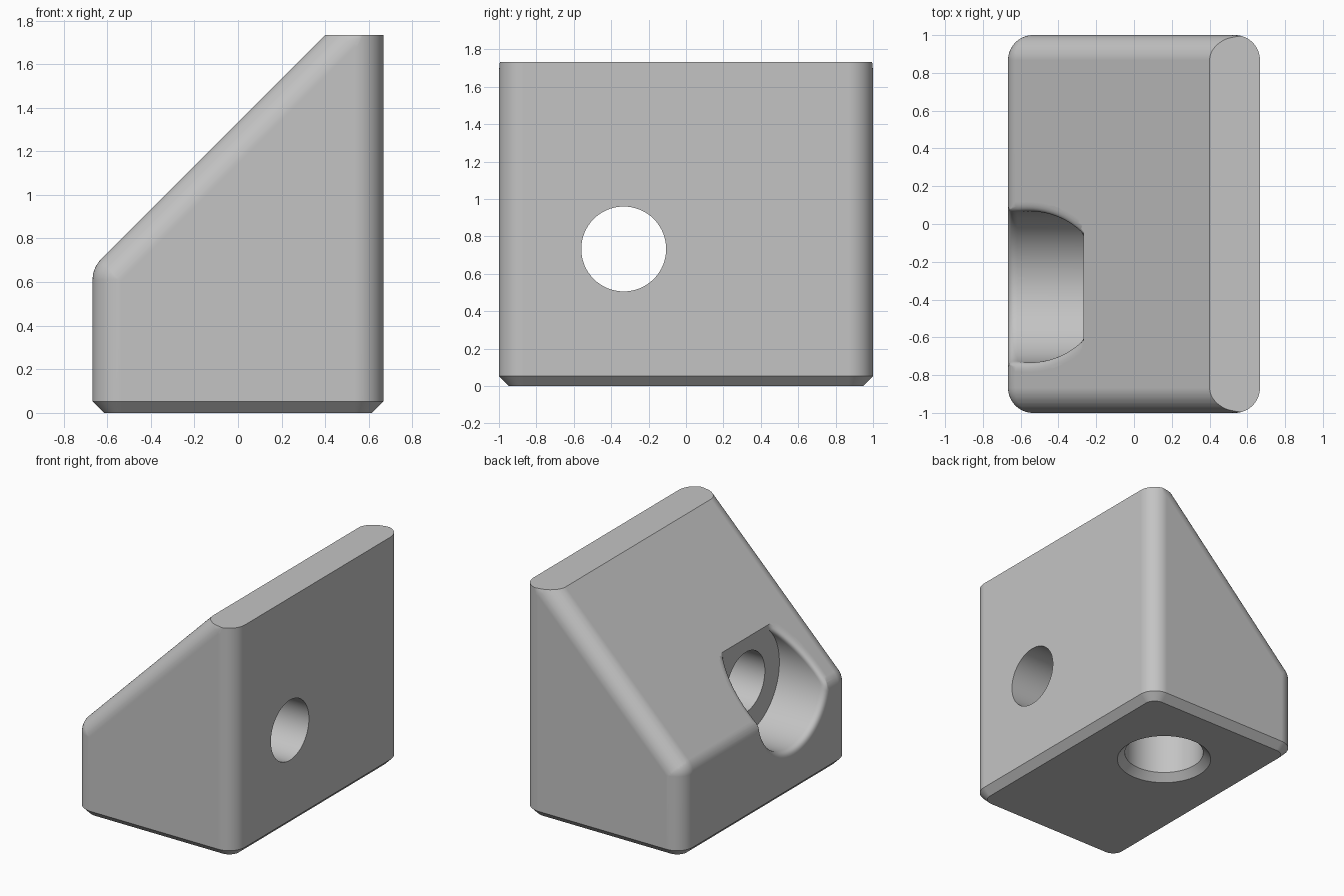
import bpy
import bmesh
from math import sin, cos, pi, radians, sqrt
from mathutils import Vector

cube = bpy.data.objects.get("Cube")
if cube:
    bpy.data.objects.remove(cube, do_unlink=True)

# Main dimensions
HX, HY, TOP = 0.667, 1.0, 1.733
FILLET, CHAMFER = 0.133, 0.053
SLOPE = 1.333                      # slope plane: z = x + SLOPE
BOLT_Y, BOLT_Z = -0.333, 0.733
SEG = 64

grey = bpy.data.materials.new("plain grey")
grey.use_nodes = True
colour = (0.55, 0.55, 0.55, 1)
grey.diffuse_color = colour
grey.node_tree.nodes["Principled BSDF"].inputs["Base Color"].default_value = colour


def make_object(name, bm):
    bmesh.ops.recalc_face_normals(bm, faces=bm.faces)
    mesh = bpy.data.meshes.new(name)
    bm.to_mesh(mesh)
    bm.free()
    mesh.materials.append(grey)
    obj = bpy.data.objects.new(name, mesh)
    bpy.context.collection.objects.link(obj)
    return obj


def loft(name, rings):
    """Closed solid skinned through rings of equal length."""
    bm = bmesh.new()
    loops = [[bm.verts.new(p) for p in ring] for ring in rings]
    n = len(loops[0])
    for a, b in zip(loops, loops[1:]):
        for i in range(n):
            j = (i + 1) % n
            bm.faces.new((a[i], a[j], b[j], b[i]))
    bm.faces.new(loops[0])
    bm.faces.new(loops[-1])
    bmesh.ops.remove_doubles(bm, verts=bm.verts, dist=1e-5)
    return make_object(name, bm)


def angles(n=SEG):
    return [2 * pi * i / n for i in range(n)]


# Rounded wedge: hull around corner balls and base rings, cut flat on top
def wedge_block():
    bm = bmesh.new()
    cx, cy = HX - FILLET, HY - FILLET
    for sx in (-1, 1):
        for sy in (-1, 1):
            x, y = sx * cx, sy * cy
            for r, z in ((FILLET - CHAMFER, 0), (FILLET, CHAMFER)):
                for a in angles():
                    bm.verts.new((x + r * cos(a), y + r * sin(a), z))
            zc = x + SLOPE - FILLET * sqrt(2)
            for k in range(-15, 16):
                lat = k * pi / 32
                for a in angles():
                    ball = Vector((cos(lat) * cos(a), cos(lat) * sin(a), sin(lat)))
                    bm.verts.new(Vector((x, y, zc)) + FILLET * ball)
    # keep the tall upright edges round right up to the top
    for sy in (-1, 1):
        for i in range(14):
            a = 2 * pi * i / SEG
            bm.verts.new((cx + FILLET * cos(a), sy * (cy + FILLET * sin(a)), TOP + 0.01))
    bmesh.ops.convex_hull(bm, input=bm.verts)
    loose = [v for v in bm.verts if not v.link_faces]
    bmesh.ops.delete(bm, geom=loose, context="VERTS")
    bmesh.ops.bisect_plane(bm, geom=bm.verts[:] + bm.edges[:] + bm.faces[:],
                           plane_co=(0, 0, TOP), plane_no=(0, 0, 1), clear_outer=True)
    bmesh.ops.holes_fill(bm, edges=[e for e in bm.edges if e.is_boundary], sides=0)
    bmesh.ops.dissolve_limit(bm, angle_limit=radians(0.3), verts=bm.verts, edges=bm.edges)
    return make_object("wedge_block", bm)


# Bolt head pocket with a rounded lip that follows the slope
def head_pocket(radius=0.4, lip=0.05, floor=-0.267, steps=7):
    columns = []
    for a in angles(96):
        s = sin(a)

        def skin(r):
            return max(-HX, BOLT_Z + r * s - SLOPE)

        c = max(0, s) / sqrt(2)
        spread = lip * (1 + c)
        depth = lip * sqrt((1 + c) / (1 - c))
        edge = Vector((radius, skin(radius)))
        start = Vector((radius, edge.y + depth))
        end = Vector((radius + spread, skin(radius + spread)))
        profile = [Vector((radius, floor))]
        for i in range(steps + 1):
            t = i / steps
            p = start * (1 - t) ** 2 + edge * 2 * t * (1 - t) + end * t * t
            profile.append(Vector((p.x, min(p.y, floor))))
        profile.append(Vector((end.x, -1)))
        columns.append([(p.y, BOLT_Y + p.x * cos(a), BOLT_Z + p.x * s) for p in profile])
    return loft("head_pocket_cutter", list(zip(*columns)))


# Straight bolt hole along x
def bolt_hole(radius=0.227):
    return loft("bolt_hole_cutter",
                [[(x, BOLT_Y + radius * cos(a), BOLT_Z + radius * sin(a)) for a in angles()]
                 for x in (-1, 1)])


# Blind hole in the base with a chamfered mouth
def base_hole(radius=0.28, y=0.333, depth=0.8):
    profile = ((radius + 2 * CHAMFER, -CHAMFER), (radius, CHAMFER), (radius, depth))
    return loft("base_hole_cutter",
                [[(r * cos(a), y + r * sin(a), z) for a in angles()] for r, z in profile])


block = wedge_block()
bpy.ops.object.select_all(action="DESELECT")
bpy.context.view_layer.objects.active = block
block.select_set(True)

for cutter in (head_pocket(), bolt_hole(), base_hole()):
    cutter.hide_render = True
    mod = block.modifiers.new("cut", "BOOLEAN")
    mod.operation = "DIFFERENCE"
    mod.solver = "EXACT"
    mod.object = cutter
    bpy.ops.object.modifier_apply(modifier=mod.name)
    bpy.data.objects.remove(cutter, do_unlink=True)

# Smooth fillets, crisp cut edges, flat-looking faces
bpy.ops.object.shade_smooth_by_angle(angle=radians(30))
weighted = block.modifiers.new("weighted normals", "WEIGHTED_NORMAL")
weighted.keep_sharp = True
